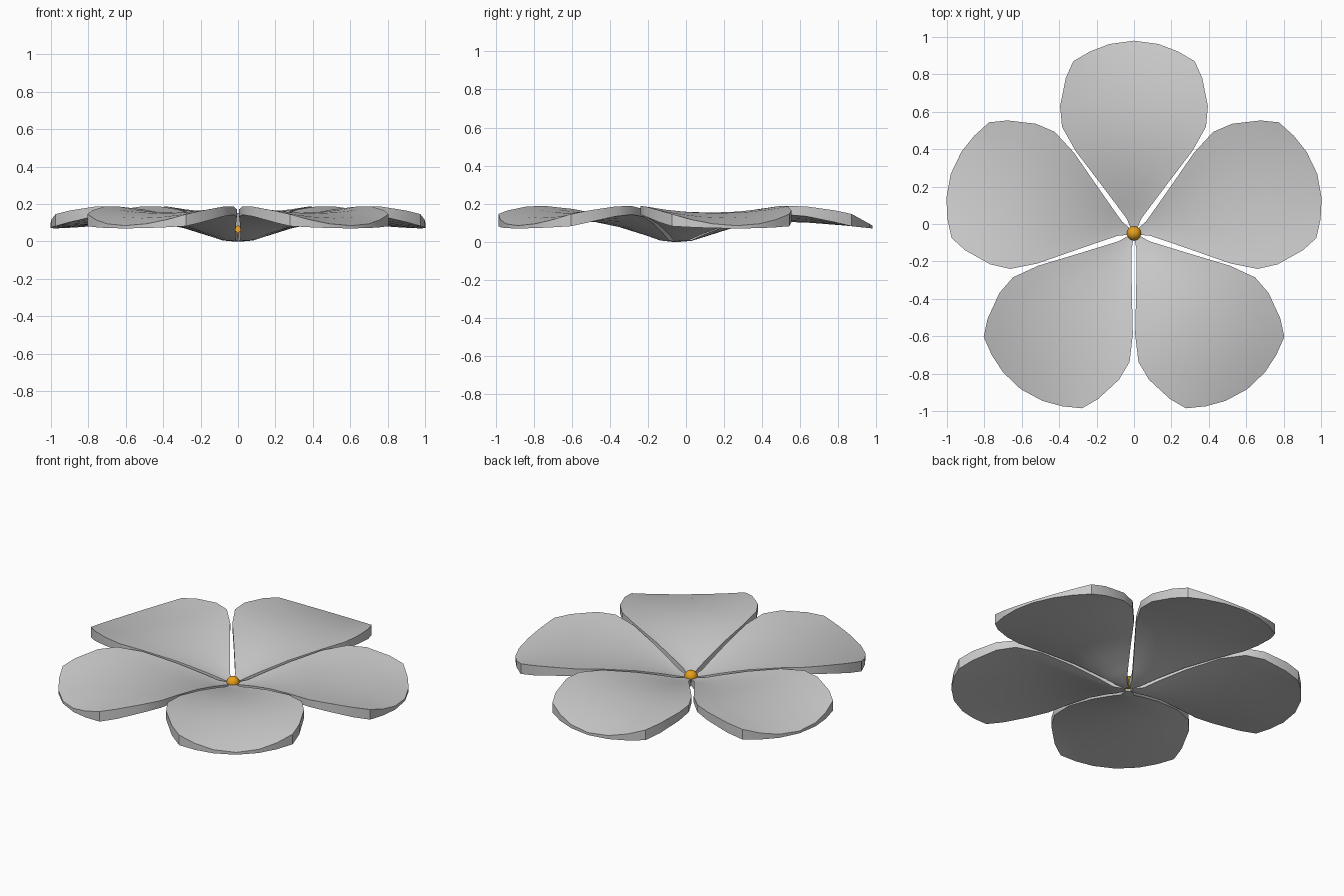
import bpy, bmesh, math
from mathutils import Matrix, Vector

if "Cube" in bpy.data.objects:
    bpy.data.objects.remove(bpy.data.objects["Cube"])

CENTRE = Vector((0, -0.05, 0))

# Petal stations: edge radius, half width, mid-line bulge, mid top z, edge top z, mid thickness, edge thickness
ROWS = [
    (0.02, 0.014, 0.00, 0.045, 0.045, 0.045, 0.045),
    (0.08, 0.040, 0.00, 0.055, 0.058, 0.050, 0.050),
    (0.15, 0.092, 0.00, 0.075, 0.085, 0.048, 0.045),
    (0.28, 0.190, 0.00, 0.113, 0.130, 0.045, 0.040),
    (0.44, 0.312, 0.00, 0.145, 0.172, 0.045, 0.040),
    (0.57, 0.385, 0.00, 0.153, 0.188, 0.048, 0.045),
    (0.68, 0.395, 0.02, 0.150, 0.186, 0.050, 0.052),
    (0.83, 0.365, 0.06, 0.125, 0.165, 0.040, 0.062),
    (0.92, 0.325, 0.11, 0.085, 0.146, 0.015, 0.064),
]
COLS = [-1, -0.72, -0.4, 0, 0.4, 0.72, 1]


def petal(name, angle):
    bm = bmesh.new()
    top, bottom = [], []
    for r, w, bulge, zm, ze, tm, te in ROWS:
        up, down = [], []
        for t in COLS:
            s = t * t
            x = r + bulge * (1 - s)
            z = zm + (ze - zm) * s
            th = tm + (te - tm) * s
            up.append(bm.verts.new((x, t * w, z)))
            down.append(bm.verts.new((x, t * w, max(0, z - th))))
        top.append(up)
        bottom.append(down)
    n, m = len(ROWS), len(COLS)
    # upper and lower skins
    for i in range(n - 1):
        for j in range(m - 1):
            for g in (top, bottom):
                bm.faces.new((g[i][j], g[i + 1][j], g[i + 1][j + 1], g[i][j + 1]))
    # rim all the way round
    loop = [(i, 0) for i in range(n)] + [(n - 1, j) for j in range(1, m)]
    loop += [(i, m - 1) for i in range(n - 2, -1, -1)] + [(0, j) for j in range(m - 2, 0, -1)]
    for (a, b), (c, d) in zip(loop, loop[1:] + loop[:1]):
        bm.faces.new((top[a][b], bottom[a][b], bottom[c][d], top[c][d]))
    bmesh.ops.recalc_face_normals(bm, faces=bm.faces)
    bm.transform(Matrix.Translation(CENTRE) @ Matrix.Rotation(angle, 4, 'Z'))
    me = bpy.data.meshes.new(name)
    bm.to_mesh(me)
    bm.free()
    ob = bpy.data.objects.new(name, me)
    bpy.context.collection.objects.link(ob)
    return ob


def smooth(ob):
    bpy.ops.object.select_all(action='DESELECT')
    ob.select_set(True)
    bpy.context.view_layer.objects.active = ob
    bpy.ops.object.shade_smooth_by_angle(angle=math.radians(35))


# Five petals around the centre
for k in range(5):
    smooth(petal(f"petal_{k + 1}", math.radians(90 + 72 * k)))

# Orange flower centre
bpy.ops.mesh.primitive_uv_sphere_add(segments=24, ring_count=12, radius=0.038,
                                     location=(0, -0.05, 0.047))
core = bpy.context.object
core.name = "flower_centre"
mat = bpy.data.materials.new("centre_orange")
mat.diffuse_color = (0.8, 0.35, 0.01, 1)
mat.use_nodes = True
mat.node_tree.nodes["Principled BSDF"].inputs["Base Color"].default_value = mat.diffuse_color
core.data.materials.append(mat)
smooth(core)
